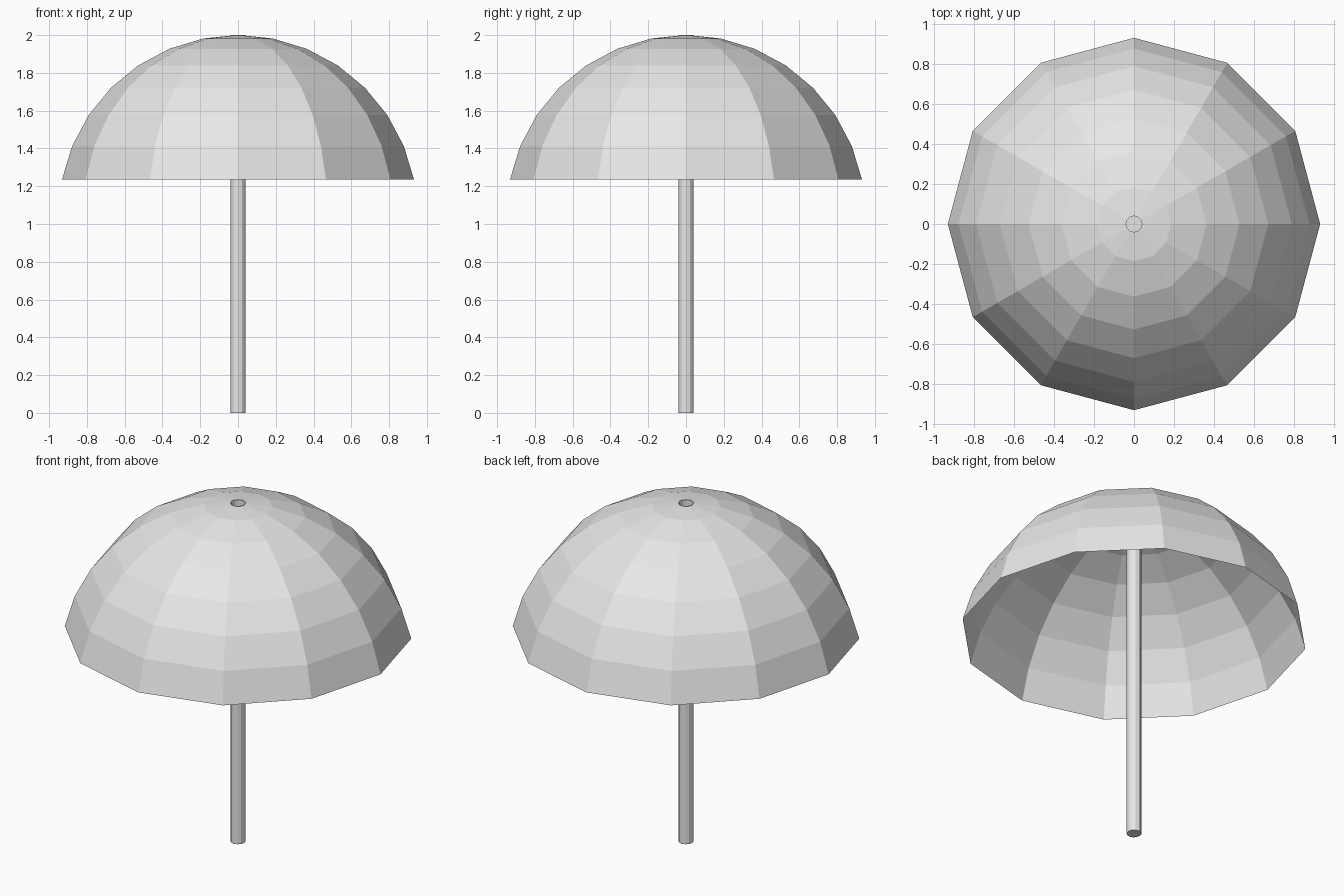
import bpy, bmesh, math

if "Cube" in bpy.data.objects:
    bpy.data.objects.remove(bpy.data.objects["Cube"])

grey = bpy.data.materials.new("plain grey")
grey.diffuse_color = (0.8, 0.8, 0.8, 1)
grey.use_nodes = True
grey.node_tree.nodes["Principled BSDF"].inputs["Base Color"].default_value = grey.diffuse_color

SIDES = 12
POLE_R = 0.04


def lathe(name, profile, cap_bottom=False):
    """Turn a (radius, z) profile around the z axis with flat facets."""
    bm = bmesh.new()
    rings = []
    for r, z in profile:
        rings.append([bm.verts.new((r * math.cos(2 * math.pi * i / SIDES),
                                    r * math.sin(2 * math.pi * i / SIDES), z))
                      for i in range(SIDES)])
    for low, high in zip(rings, rings[1:]):
        for i in range(SIDES):
            j = (i + 1) % SIDES
            bm.faces.new((low[i], low[j], high[j], high[i]))
    if cap_bottom:
        bm.faces.new(rings[0][::-1])
    mesh = bpy.data.meshes.new(name)
    bm.to_mesh(mesh)
    bm.free()
    mesh.materials.append(grey)
    obj = bpy.data.objects.new(name, mesh)
    bpy.context.collection.objects.link(obj)
    return obj


# Canopy: thin faceted dome, part of a sphere, open around the pole tip
R, CENTRE, STEP = 0.95, 1.05, math.radians(11.25)
dome = [(R * math.sin(k * STEP), CENTRE + R * math.cos(k * STEP))
        for k in range(7, 0, -1)]
dome.append((POLE_R, 1.997))
lathe("canopy", dome)

# Pole: tube with a closed foot and an open top
lathe("pole", [(POLE_R, 0), (POLE_R, 2.0)], cap_bottom=True)
